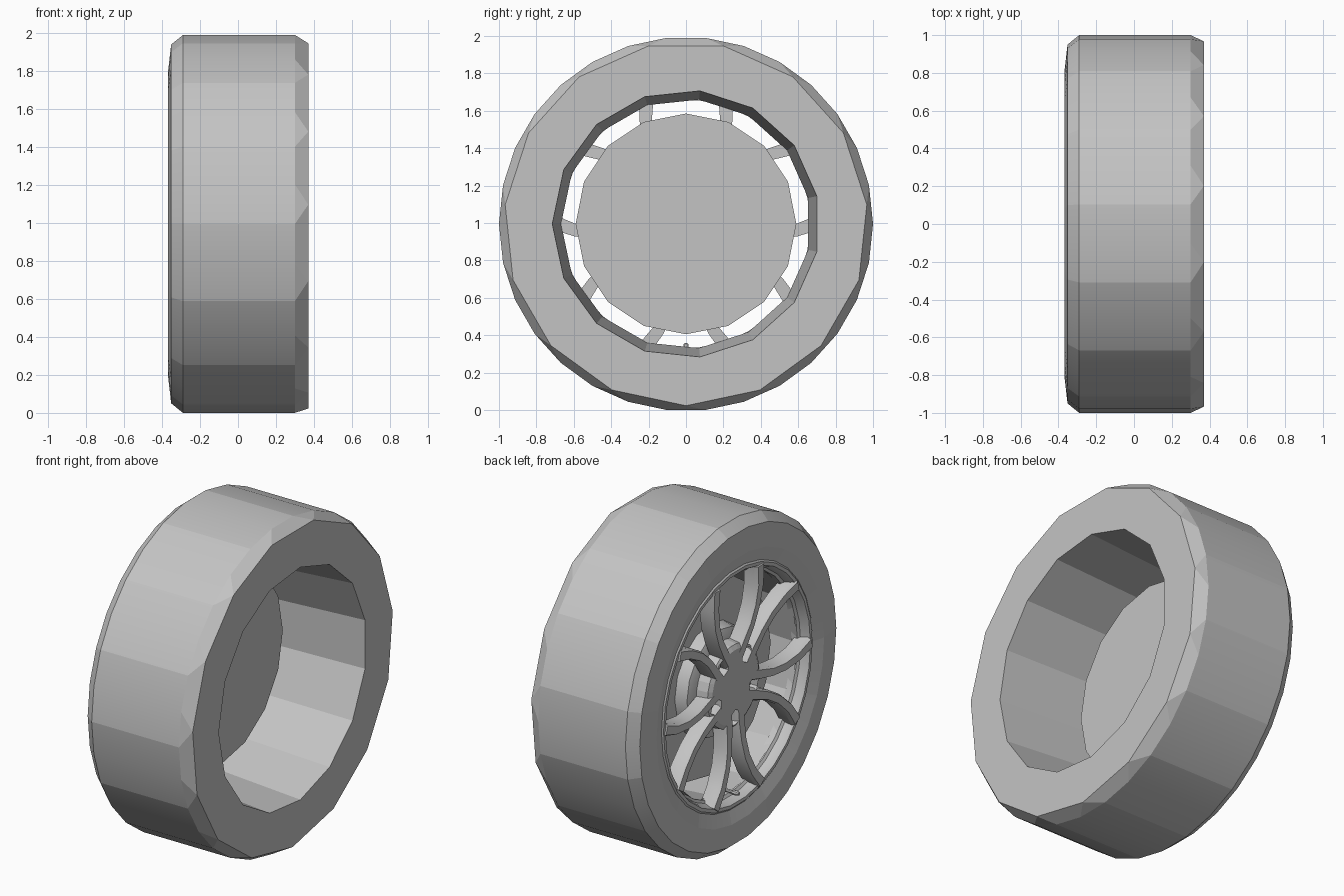
import bpy, bmesh
from math import sin, cos, radians, pi
from mathutils import Vector

cube = bpy.data.objects.get("Cube")
if cube:
    bpy.data.objects.remove(cube, do_unlink=True)

grey = bpy.data.materials.new("light_grey")
grey.use_nodes = True
GREY = (0.55, 0.55, 0.55, 1)
grey.diffuse_color = GREY
grey.node_tree.nodes["Principled BSDF"].inputs["Base Color"].default_value = GREY
CENTRE_Z = 0.995


def finish(bm, name, smooth=None, recalc=False):
    """Turn a bmesh built around the axle into a named object."""
    if recalc:
        bmesh.ops.recalc_face_normals(bm, faces=bm.faces)
    me = bpy.data.meshes.new(name)
    bm.to_mesh(me)
    bm.free()
    ob = bpy.data.objects.new(name, me)
    ob.location.z = CENTRE_Z
    bpy.context.collection.objects.link(ob)
    me.materials.append(grey)
    if smooth:
        bpy.ops.object.select_all(action='DESELECT')
        ob.select_set(True)
        bpy.context.view_layer.objects.active = ob
        bpy.ops.object.shade_smooth_by_angle(angle=radians(smooth))
    return ob


def ring(bm, x, r, n, phase=0, cy=0, cz=0):
    """Polygon around the axle; angles run from the top towards +y."""
    angles = [radians(phase) + 2 * pi * i / n for i in range(n)]
    return [bm.verts.new((x, cy + r * sin(a), cz + r * cos(a))) for a in angles]


def bridge(bm, a, b):
    n = len(b)
    for i in range(n):
        j = (i + 1) % n
        if len(a) == n:
            bm.faces.new((a[i], b[i], b[j], a[j]))
        else:  # two vertices for every one
            bm.faces.new((a[2 * i], b[i], a[2 * i + 1]))
            bm.faces.new((a[2 * i + 1], b[i], b[j], a[2 * j]))


def lathe(bm, profile, n, phase=0, caps=False, cy=0, cz=0):
    rings = [ring(bm, x, r, n, phase, cy, cz) for x, r in profile]
    for a, b in zip(rings, rings[1:]):
        bridge(bm, a, b)
    if caps:
        bm.faces.new(rings[0])
        bm.faces.new(rings[-1][::-1])
    return rings


# Tyre: fine outer side and tread, coarse inner edge
bm = bmesh.new()
outer = lathe(bm, [(-.345, .73), (-.368, .81), (-.352, .95), (-.29, 1), (.30, 1)], 30, 6)
edge = ring(bm, .37, .972, 15, 12)
bead = ring(bm, .37, .775, 15, 6)
bridge(bm, outer[-1], edge)
bridge(bm, edge, bead)
for f in bm.faces:
    f.smooth = True
for e in bm.edges:
    e.smooth = False
for i in range(1, 30, 2):  # blend the tread facets in pairs
    for a, b in zip(outer, outer[1:]):
        bm.edges.get((a[i], b[i])).smooth = True
finish(bm, "tyre")

# Rim barrel and the lip around the spokes
bm = bmesh.new()
lathe(bm, [(.37, .775), (.37, .715), (-.29, .668)], 15, 6)
finish(bm, "rim_barrel")
bm = bmesh.new()
lathe(bm, [(-.25, .664), (-.29, .664), (-.30, .68), (-.335, .69),
           (-.352, .70), (-.352, .72), (-.34, .735)], 30, 6)
finish(bm, "rim_lip", 25)

# Brake disc with its raised centre
bm = bmesh.new()
lathe(bm, [(-.16, .59), (-.11, .59)], 16, 0, True)
finish(bm, "brake_disc")
bm = bmesh.new()
lathe(bm, [(-.25, .27), (-.23, .32), (-.15, .34)], 16, 0, True)
finish(bm, "brake_disc_centre", 30)

LUGS = [radians(36 + 72 * k) for k in range(5)]

# Hub plate with five hexagonal bolt recesses
bm = bmesh.new()
lathe(bm, [(-.335, .225), (-.32, .25), (-.24, .26)], 30, 6, True)
hub = finish(bm, "hub")
bm = bmesh.new()
for a in LUGS:
    lathe(bm, [(-.45, .05), (-.27, .05)], 6, 0, True, .19 * sin(a), .19 * cos(a))
cutter = finish(bm, "bolt_recess_cutter", recalc=True)
cutter.hide_render = True
cutter.hide_set(True)
cut = hub.modifiers.new("bolt_recesses", 'BOOLEAN')
cut.object = cutter
cut.solver = 'EXACT'

# Wheel bolts
bm = bmesh.new()
for a in LUGS:
    lathe(bm, [(-.295, .025), (-.26, .025)], 6, 0, True, .19 * sin(a), .19 * cos(a))
finish(bm, "wheel_bolts")

# Spokes: pairs that leave the hub side by side and curve apart
# radial, sideways, front x, back x, width
PATH = [(.13, .055, -.333, -.25, .07), (.24, .06, -.338, -.25, .07),
        (.35, .068, -.345, -.255, .06), (.46, .095, -.351, -.26, .06),
        (.57, .148, -.358, -.265, .065), (.665, .222, -.362, -.27, .075)]


def spoke(bm, angle, side):
    out = Vector((0, sin(angle), cos(angle)))
    across = Vector((0, cos(angle), -sin(angle))) * side
    mids = [out * p[0] + across * p[1] for p in PATH]
    sections = []
    for i, (_, _, front, back, w) in enumerate(PATH):
        along = mids[min(i + 1, len(PATH) - 1)] - mids[max(i - 1, 0)]
        normal = along.cross(Vector((1, 0, 0))).normalized()
        shape = [(back, -.5), (front + .02, -.5), (front, -.36),
                 (front, .36), (front + .02, .5), (back, .5)]
        sections.append([bm.verts.new(mids[i] + normal * w * s + Vector((x, 0, 0)))
                         for x, s in shape])
    for a, b in zip(sections, sections[1:]):
        bridge(bm, a, b)
    bm.faces.new(sections[0])
    bm.faces.new(sections[-1][::-1])


bm = bmesh.new()
for a in LUGS:
    for side in (-1, 1):
        spoke(bm, a, side)
finish(bm, "spokes", 25, recalc=True)

# Tyre valve at the bottom of the rim
bm = bmesh.new()
lathe(bm, [(-.36, .009), (-.34, .015), (-.32, .015), (-.32, .01), (-.25, .01)],
      8, 0, True, 0, -.65)
finish(bm, "valve", 30)
